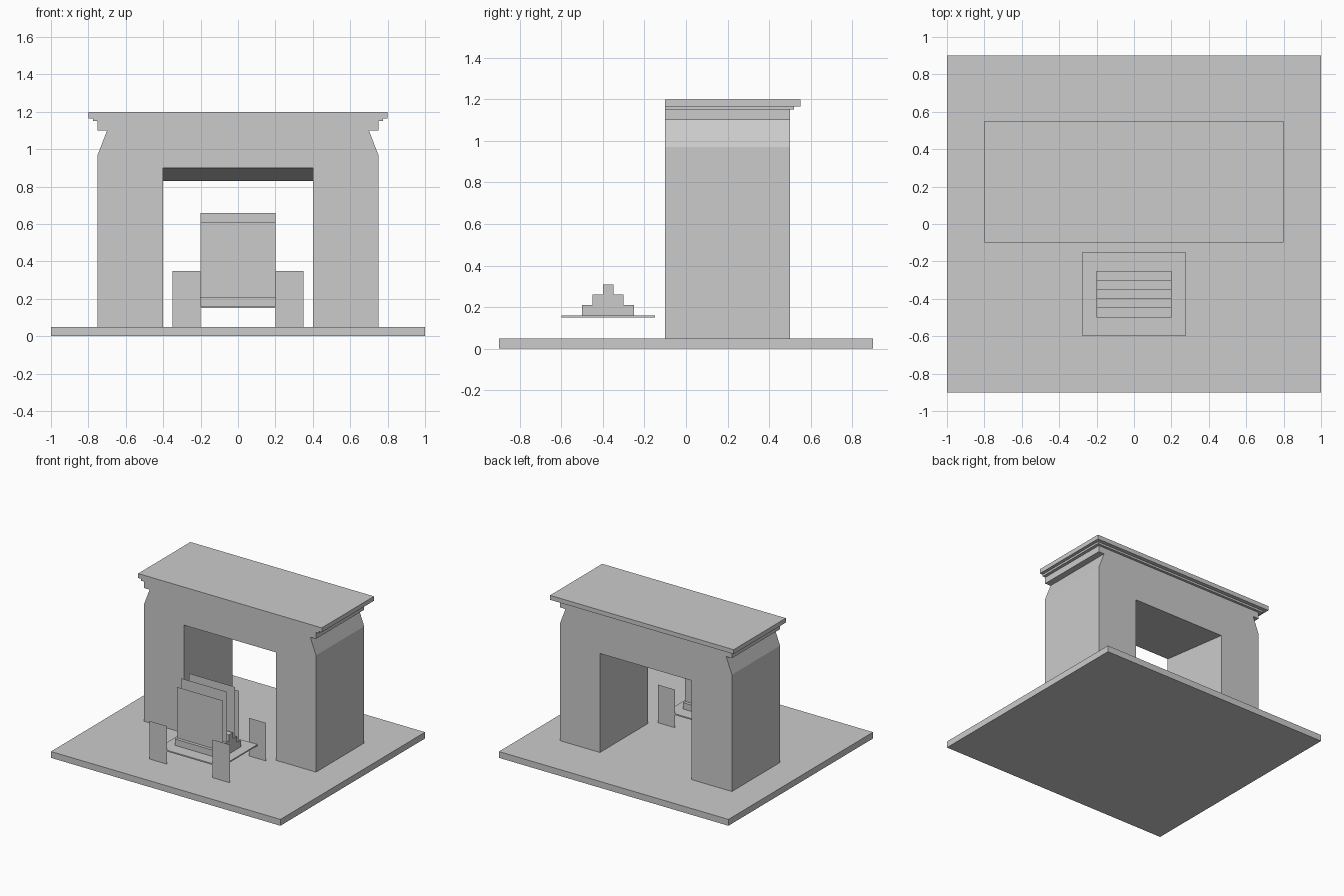
import bpy
import bmesh

if "Cube" in bpy.data.objects:
    bpy.data.objects.remove(bpy.data.objects["Cube"], do_unlink=True)

stone = bpy.data.materials.new("light_grey")
stone.use_nodes = True
stone.diffuse_color = (0.6, 0.6, 0.6, 1)
stone.node_tree.nodes["Principled BSDF"].inputs["Base Color"].default_value = (0.6, 0.6, 0.6, 1)


def finish(name, bm):
    mesh = bpy.data.meshes.new(name)
    bm.to_mesh(mesh)
    bm.free()
    mesh.materials.append(stone)
    obj = bpy.data.objects.new(name, mesh)
    bpy.context.collection.objects.link(obj)
    return obj


def box(name, half_width, y0, y1, z0, z1):
    """Box centred on x = 0."""
    bm = bmesh.new()
    bmesh.ops.create_cube(bm, size=1)
    for v in bm.verts:
        v.co = (v.co.x * 2 * half_width,
                y1 if v.co.y > 0 else y0,
                z1 if v.co.z > 0 else z0)
    return finish(name, bm)


def sheet(name, x0, x1, y, z0, z1):
    """Thin upright panel facing the front."""
    bm = bmesh.new()
    bm.faces.new([bm.verts.new(p) for p in
                  ((x0, y, z0), (x1, y, z0), (x1, y, z1), (x0, y, z1))])
    return finish(name, bm)


FLOOR, FRONT, BACK = 0.05, -0.1, 0.5

# Hearth slab
box("hearth_slab", 1.0, -0.9, 0.9, 0, FLOOR)


# Surround: mirrored outline, with the opening's ceiling sloping down to the back
def outline(bm, y, ceiling):
    half = [(0.4, ceiling), (0.4, FLOOR), (0.75, FLOOR), (0.75, 0.97),
            (0.7, 1.1), (0.75, 1.1), (0.75, 1.15)]
    points = half + [(-x, z) for x, z in reversed(half)]
    return [bm.verts.new((x, y, z)) for x, z in points]


bm = bmesh.new()
front = outline(bm, FRONT, 0.9)
back = outline(bm, BACK, 0.83)
bm.faces.new(front)
bm.faces.new(back)
for i in range(len(front)):
    bm.faces.new((front[i - 1], front[i], back[i], back[i - 1]))
bmesh.ops.recalc_face_normals(bm, faces=bm.faces)
finish("surround", bm)

# Mantel moulding and shelf
box("mantel_moulding", 0.775, FRONT, 0.52, 1.15, 1.165)
box("mantel_shelf", 0.8, FRONT, 0.55, 1.165, 1.2)

# Grate tray with its four flat legs
box("grate_tray", 0.275, -0.6, -0.15, 0.15, 0.16)
for end, y in (("front", -0.6), ("back", -0.15)):
    for side, x in (("right", -0.35), ("left", 0.2)):
        sheet(f"{end}_{side}_leg", x, x + 0.15, y, FLOOR, 0.35)

# Stepped fuel stack, with a flame panel on each tread
MIDDLE = -0.375
for level in range(3):
    depth = 0.125 - 0.05 * level
    bottom = 0.16 + 0.05 * level
    top = bottom + 0.05
    box(f"fuel_step_{level + 1}", 0.2, MIDDLE - depth, MIDDLE + depth, bottom, top)
    if level < 2:
        for end, s in (("front", -1), ("back", 1)):
            sheet(f"{end}_flame_panel_{level + 1}", -0.2, 0.2,
                  MIDDLE + s * (depth - 0.025), top, top + 0.4)
